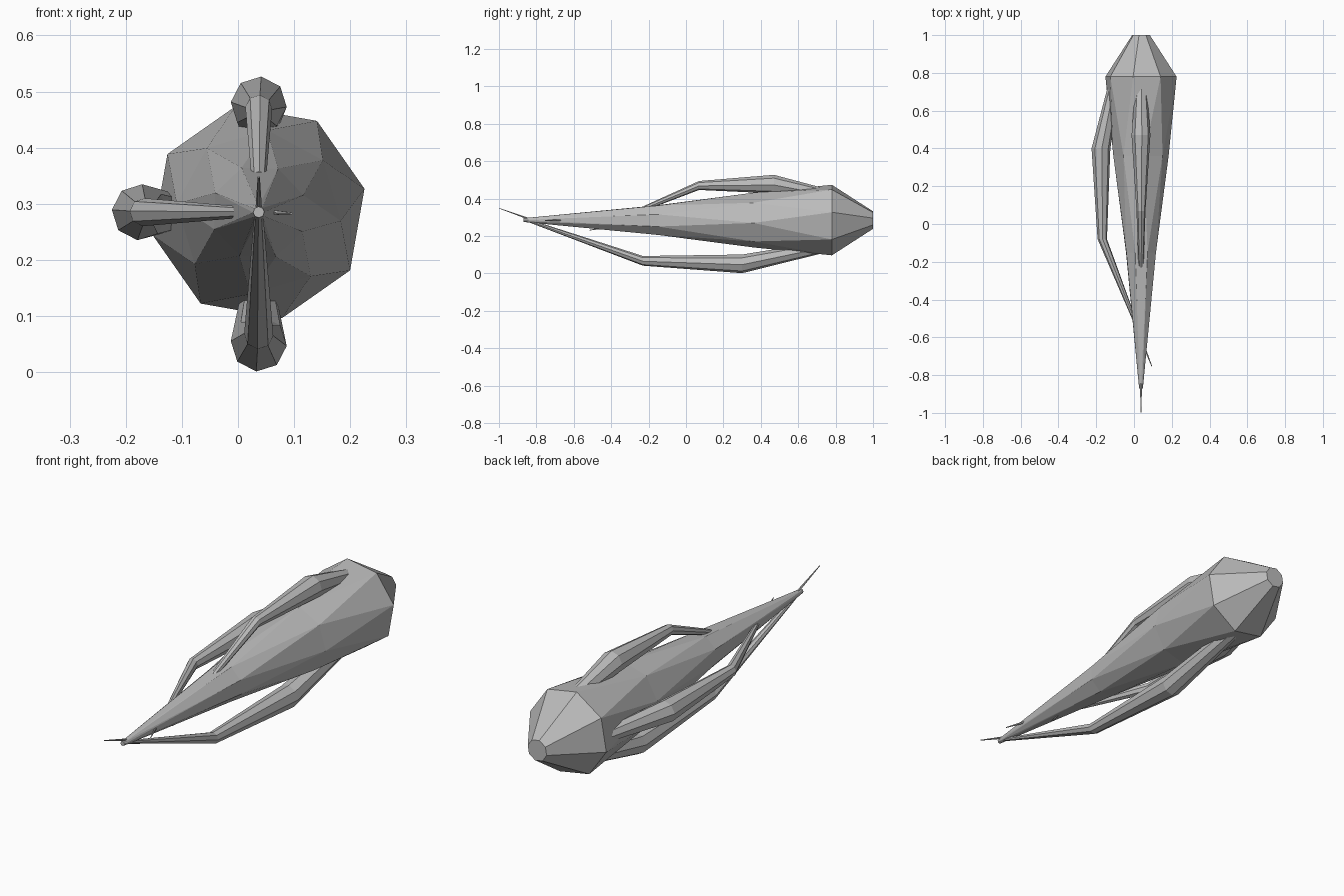
import bpy, bmesh, math

if "Cube" in bpy.data.objects:
    bpy.data.objects.remove(bpy.data.objects["Cube"])

GREY = (0.5, 0.5, 0.5, 1)
mat = bpy.data.materials.new("plain grey")
mat.use_nodes = True
mat.diffuse_color = GREY
mat.node_tree.nodes["Principled BSDF"].inputs["Base Color"].default_value = GREY

CX, CZ = 0.037, 0.285  # long axis of the body


def loft(name, rings, sides=8, twisted=False):
    """Skin rings of (x, y, z, radius, angle), each facing along y."""
    bm = bmesh.new()
    loops = []
    for x, y, z, r, turn in rings:
        angles = [math.radians(turn) + math.tau * i / sides for i in range(sides)]
        loops.append([bm.verts.new((x + r * math.cos(a), y, z + r * math.sin(a)))
                      for a in angles])
    for k, (a, b) in enumerate(zip(loops, loops[1:])):
        for i in range(sides):
            j = (i + 1) % sides
            if twisted and rings[k][4] != rings[k + 1][4]:
                bm.faces.new((a[i], b[i], b[j]))
                bm.faces.new((a[i], b[j], a[j]))
            else:
                bm.faces.new((a[i], b[i], b[j], a[j]))
    bm.faces.new(loops[0])
    bm.faces.new(loops[-1])
    bmesh.ops.recalc_face_normals(bm, faces=bm.faces)
    mesh = bpy.data.meshes.new(name)
    bm.to_mesh(mesh)
    bm.free()
    mesh.materials.append(mat)
    obj = bpy.data.objects.new(name, mesh)
    bpy.context.collection.objects.link(obj)
    return obj


def arm(name, direction, path):
    """Bowed tube; path holds (y, distance from axis, radius)."""
    dx, dz = direction
    loft(name, [(CX + dx * d, y, CZ + dz * d, r, -5) for y, d, r in path])


def spike(name, base, tip):
    loft(name, [(*base, 0.006, 0), (*tip, 0.002, 0)], sides=6)


# Twisted, tapering body with a blunt back end
body = [(1.0, 0.048, 12.5), (0.78, 0.193, 12.5), (0.36, 0.147, -6),
        (-0.15, 0.085, -24), (-0.87, 0.01, -42)]
loft("body", [(CX, y, CZ, r, t) for y, r, t in body], twisted=True)

# Three arms bowing out from the body
arm("upper_arm", (0, 1), [(-0.23, 0.06, 0.013), (0.07, 0.185, 0.024),
                          (0.47, 0.192, 0.05), (0.74, 0.14, 0.03)])
arm("right_arm", (-1, 0), [(-0.52, 0.03, 0.01), (-0.08, 0.205, 0.025),
                           (0.4, 0.212, 0.05), (0.75, 0.14, 0.03)])
arm("lower_arm", (0, -1), [(-0.84, 0.004, 0.008), (-0.23, 0.218, 0.026),
                           (0.3, 0.234, 0.05), (0.76, 0.14, 0.03)])

# Thin spikes near the point
spike("tip_spike", (CX, -0.83, 0.288), (CX, -0.998, 0.348))
spike("left_spike", (0.05, -0.64, CZ), (0.095, -0.755, 0.283))
spike("lower_spike", (CX, -0.42, 0.247), (CX, -0.515, 0.231))
